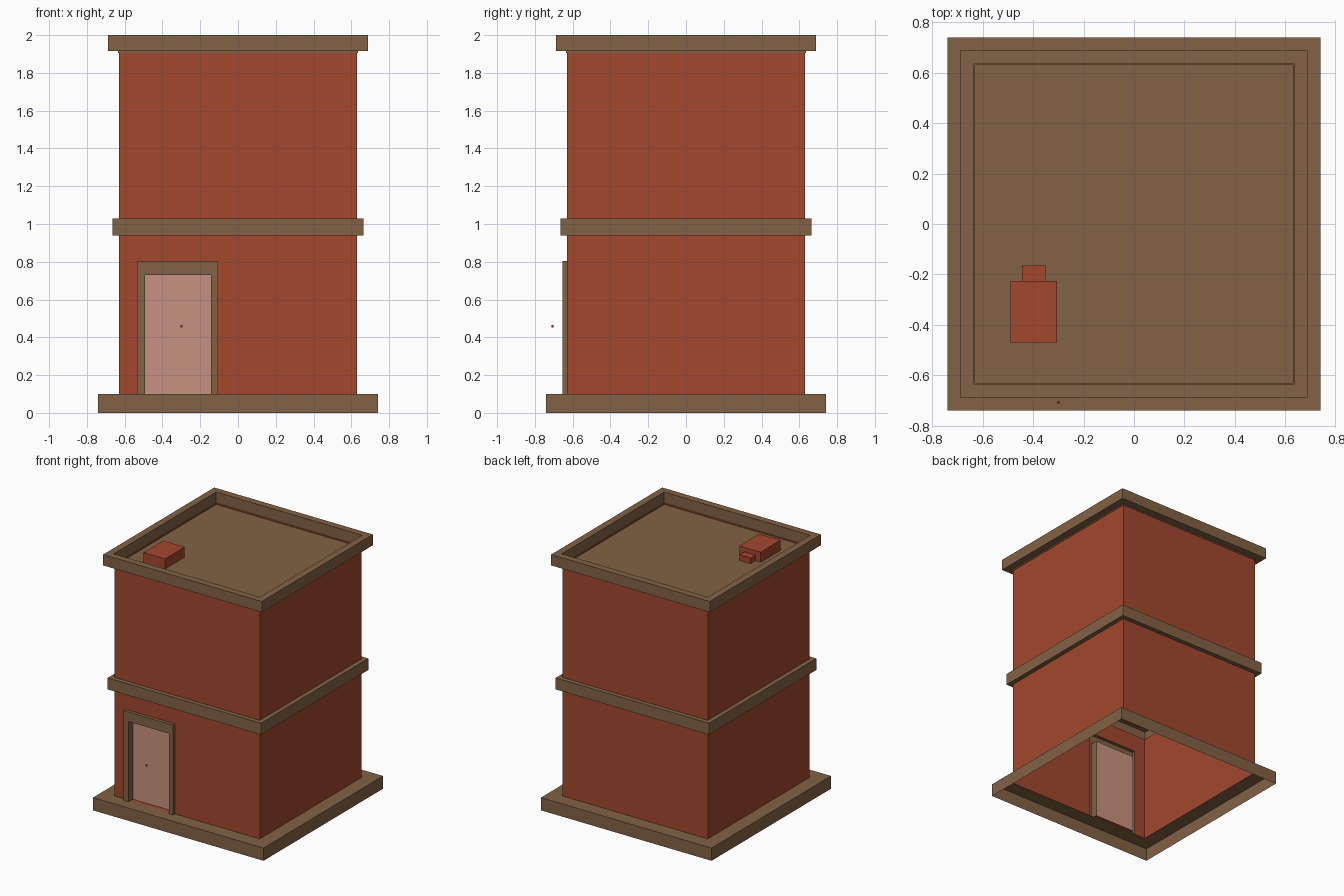
import bpy

if "Cube" in bpy.data.objects:
    bpy.data.objects.remove(bpy.data.objects["Cube"])

def material(name, rgb):
    m = bpy.data.materials.new(name)
    m.diffuse_color = (*rgb, 1)
    m.use_nodes = True
    m.node_tree.nodes["Principled BSDF"].inputs["Base Color"].default_value = m.diffuse_color
    return m

RED = material("brick_red", (0.36, 0.064, 0.027))
BROWN = material("trim_brown", (0.225, 0.123, 0.058))
PINK = material("door_pink", (0.58, 0.29, 0.215))

def mesh_object(name, verts, faces, mat):
    me = bpy.data.meshes.new(name)
    me.from_pydata(verts, [], faces)
    me.materials.append(mat)
    ob = bpy.data.objects.new(name, me)
    bpy.context.collection.objects.link(ob)
    return ob

def square_sweep(name, profile, mat, skip_front=False):
    """Sweep (half width, z) points around a square; open at both ends."""
    verts = [(sx * r, sy * r, z) for r, z in profile
             for sx, sy in ((-1, -1), (1, -1), (1, 1), (-1, 1))]
    faces = []
    for i in range(len(profile) - 1):
        for k in range(1 if skip_front else 0, 4):
            a, b = 4 * i + k, 4 * i + (k + 1) % 4
            faces.append((a, b, b + 4, a + 4))
    return mesh_object(name, verts, faces, mat)

def box(name, lo, hi, mat):
    verts = [(x, y, z) for z in (lo[2], hi[2])
             for x, y in ((lo[0], lo[1]), (hi[0], lo[1]), (hi[0], hi[1]), (lo[0], hi[1]))]
    faces = [(3, 2, 1, 0), (4, 5, 6, 7)]
    faces += [(k, (k + 1) % 4, (k + 1) % 4 + 4, k + 4) for k in range(4)]
    return mesh_object(name, verts, faces, mat)

W = 0.63                                # wall half width
FLOOR, BAND0, BAND1, TOP = 0.10, 0.94, 1.03, 1.915

# Shell of the tower, open underneath
square_sweep("plinth", [(0.74, 0), (0.74, FLOOR), (W, FLOOR)], BROWN)
square_sweep("lower_walls", [(W, FLOOR), (W, BAND0)], RED, skip_front=True)
square_sweep("middle_band", [(W, BAND0), (0.665, BAND0), (0.665, BAND1), (W, BAND1)], BROWN)
square_sweep("upper_walls", [(W, BAND1), (W, TOP)], RED)
square_sweep("parapet", [(W, TOP), (0.688, TOP), (0.688, 2.0), (0.634, 2.0), (0.634, 1.905)], BROWN)
R = 0.634
mesh_object("roof", [(-R, -R, 1.905), (R, -R, 1.905), (R, R, 1.905), (-R, R, 1.905)],
            [(0, 1, 2, 3)], BROWN)

# Front wall around the doorway
FX0, FX1, FZ = -0.535, -0.105, 0.805    # outer frame
DX0, DX1, DZ = -0.492, -0.142, 0.73     # door opening
outer = [(FX0, FLOOR), (FX0, FZ), (FX1, FZ), (FX1, FLOOR)]
inner = [(DX0, FLOOR), (DX0, DZ), (DX1, DZ), (DX1, FLOOR)]
wall = [(-W, FLOOR), (-W, BAND0), (W, BAND0), (W, FLOOR)]
mesh_object("front_wall", [(x, -W, z) for x, z in wall + outer],
            [(i, i + 4, i + 5, i + 1) for i in range(3)], RED)

# Door frame: outer sides, front face and jambs
rings = [(outer, -W), (outer, -0.655), (inner, -0.655), (inner, -0.60)]
verts = [(x, y, z) for ring, y in rings for x, z in ring]
faces = [(4 * r + i, 4 * r + i + 4, 4 * r + i + 5, 4 * r + i + 1)
         for r in range(3) for i in range(3)]
mesh_object("door_frame", verts, faces, BROWN)

# Door, sill and knob
mesh_object("door", [(x, -0.60, z) for x, z in inner], [(0, 3, 2, 1)], PINK)
mesh_object("door_sill", [(DX0, -W, FLOOR), (DX1, -W, FLOOR), (DX1, -0.60, FLOOR), (DX0, -0.60, FLOOR)],
            [(0, 1, 2, 3)], RED)
box("door_knob", (-0.305, -0.712, 0.453), (-0.294, -0.701, 0.464), RED)

# Rooftop unit
box("roof_unit", (-0.49, -0.47, 1.905), (-0.305, -0.225, 1.985), RED)
box("roof_unit_vent", (-0.445, -0.225, 1.905), (-0.35, -0.165, 1.95), RED)
